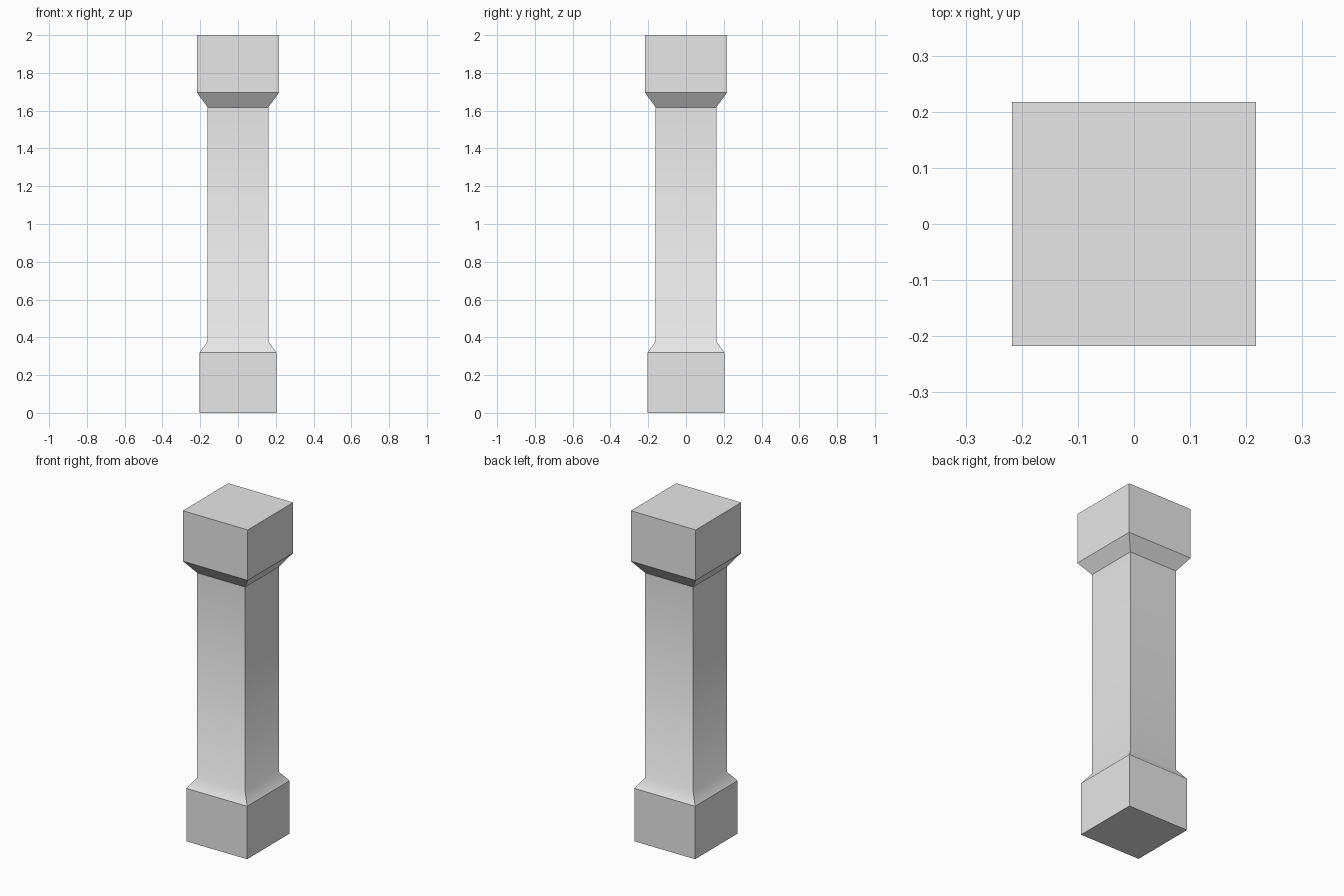
import bpy, bmesh

cube = bpy.data.objects.get("Cube")
if cube:
    bpy.data.objects.remove(cube, do_unlink=True)

# Plain grey stone
stone = bpy.data.materials.new("grey_stone")
stone.use_nodes = True
grey = (0.8, 0.8, 0.8, 1)
stone.diffuse_color = grey
stone.node_tree.nodes["Principled BSDF"].inputs["Base Color"].default_value = grey

# Square column profile, bottom to top: (half width, height)
BASE_TOP, SHAFT_FOOT = 0.32, 0.378
SHAFT_HEAD, CAP_FOOT = 1.618, 1.695
profile = [(0.203, 0), (0.203, BASE_TOP), (0.161, SHAFT_FOOT),
           (0.161, SHAFT_HEAD), (0.217, CAP_FOOT), (0.217, 2)]
corners = [(-1, -1), (1, -1), (1, 1), (-1, 1)]

bm = bmesh.new()
rings = [[bm.verts.new((sx * w, sy * w, z)) for sx, sy in corners]
         for w, z in profile]

# Walls between neighbouring rings, then the closed ends
for low, high in zip(rings, rings[1:]):
    for i in range(4):
        j = (i + 1) % 4
        bm.faces.new((low[i], low[j], high[j], high[i]))
bm.faces.new(rings[0][::-1])
bm.faces.new(rings[-1])

# Only the joint of base slope and shaft blends softly; other edges are sharp
for face in bm.faces:
    face.smooth = True
for edge in bm.edges:
    edge.smooth = all(abs(v.co.z - SHAFT_FOOT) < 0.001 for v in edge.verts)

mesh = bpy.data.meshes.new("column")
bm.to_mesh(mesh)
bm.free()
mesh.materials.append(stone)
column = bpy.data.objects.new("column", mesh)
bpy.context.collection.objects.link(column)
